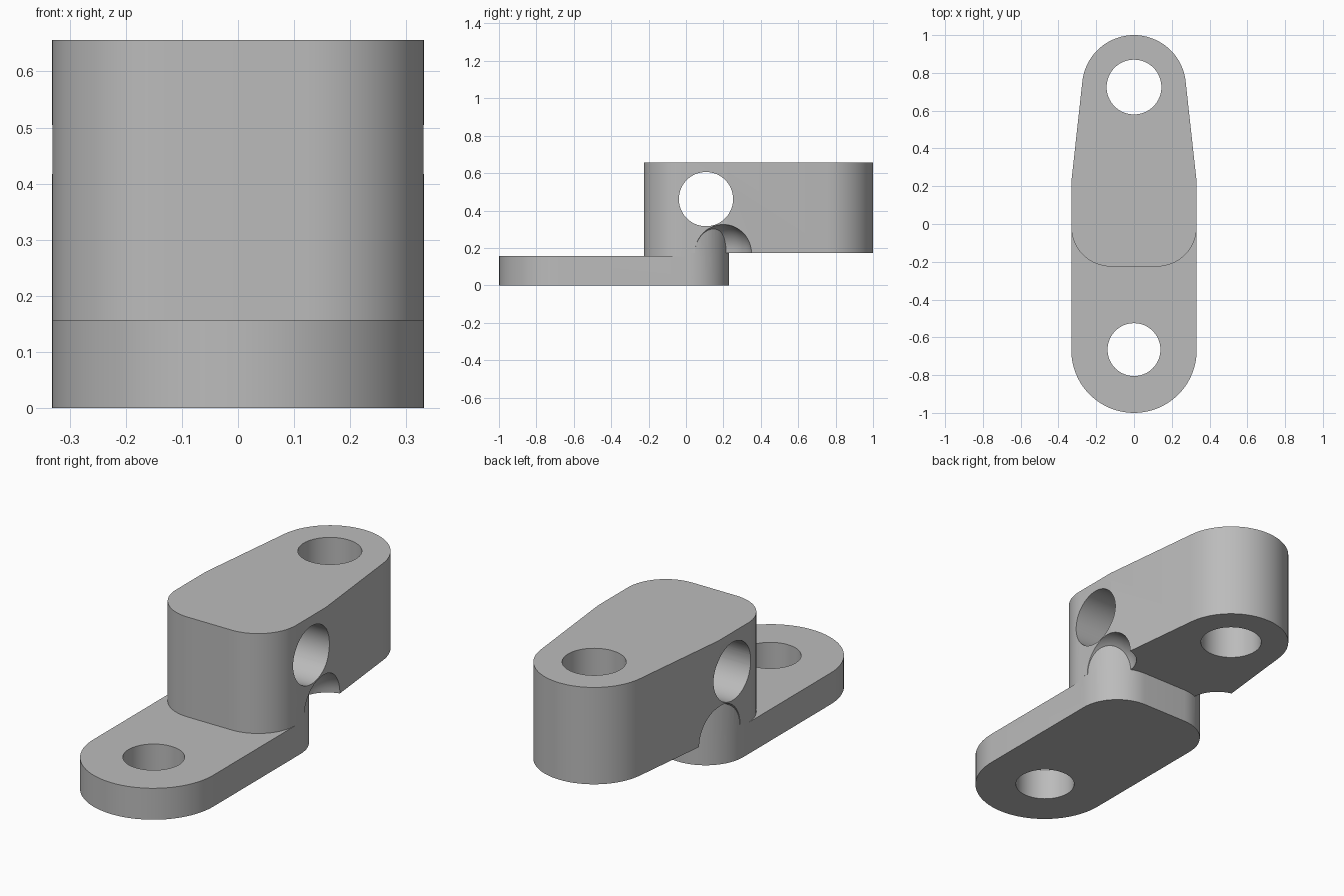
import bpy, bmesh
from math import sin, cos, pi, radians

if "Cube" in bpy.data.objects:
    bpy.data.objects.remove(bpy.data.objects["Cube"])

metal = bpy.data.materials.new("plain grey")
metal.use_nodes = True
GREY = (0.5, 0.5, 0.5, 1)
metal.diffuse_color = GREY
metal.node_tree.nodes["Principled BSDF"].inputs["Base Color"].default_value = GREY

HALF = 0.332      # half width of the part
CORNER = 0.21     # radius of the column corners
BACK, FRONT = 0.23, -0.225


def arc(cx, cy, r, start, end, steps=16):
    """Points on an arc, angles in degrees."""
    angles = [radians(start + (end - start) * i / steps) for i in range(steps + 1)]
    return [(cx + r * cos(a), cy + r * sin(a)) for a in angles]


def prism(name, outline, z0, z1):
    """Extrude a closed plan outline between two heights."""
    bm = bmesh.new()
    face = bm.faces.new([bm.verts.new((x, y, z0)) for x, y in outline])
    top = bmesh.ops.extrude_face_region(bm, geom=[face])["geom"]
    bmesh.ops.translate(bm, vec=(0, 0, z1 - z0),
                        verts=[v for v in top if isinstance(v, bmesh.types.BMVert)])
    bmesh.ops.recalc_face_normals(bm, faces=bm.faces)
    mesh = bpy.data.meshes.new(name)
    bm.to_mesh(mesh)
    bm.free()
    obj = bpy.data.objects.new(name, mesh)
    bpy.context.collection.objects.link(obj)
    mesh.materials.append(metal)
    return obj


def combine(target, tool, operation):
    """Apply a boolean and remove the tool."""
    mod = target.modifiers.new("combine", "BOOLEAN")
    mod.operation, mod.solver, mod.object = operation, "EXACT", tool
    bpy.context.view_layer.objects.active = target
    bpy.ops.object.modifier_apply(modifier=mod.name)
    bpy.data.objects.remove(tool)


def drill(target, location, radius, rotation=(0, 0, 0)):
    bpy.ops.mesh.primitive_cylinder_add(vertices=64, radius=radius, depth=2,
                                        location=location, rotation=rotation)
    tool = bpy.context.object
    tool.data.materials.append(metal)
    combine(target, tool, "DIFFERENCE")


# Rounded corners shared by the plates and the column
side = HALF - CORNER
front_corners = (arc(-side, FRONT + CORNER, CORNER, 180, 270)
                 + arc(side, FRONT + CORNER, CORNER, 270, 360))
back_corners = (arc(side, BACK - CORNER, CORNER, 0, 90)
                + arc(-side, BACK - CORNER, CORNER, 90, 180))

# Lower plate, tapered upper block and the column joining them
base = prism("bracket", arc(0, -1 + HALF, HALF, 180, 360, 40) + back_corners, 0, 0.157)
block = prism("upper_block", front_corners + [(HALF, 0.22)]
              + arc(0, 0.725, 0.275, 6, 174, 40) + [(-HALF, 0.22)], 0.172, 0.656)
column = prism("column", front_corners + back_corners, 0.05, 0.5)

# Hollow relief under the block beside the column
for sx in (-1, 1):
    bpy.ops.mesh.primitive_uv_sphere_add(segments=48, ring_count=24, radius=0.155,
                                         location=(sx * 0.355, 0.2, 0.172))
    relief = bpy.context.object
    relief.data.materials.append(metal)
    combine(block, relief, "DIFFERENCE")

combine(block, column, "UNION")
combine(base, block, "UNION")

# Bolt holes and the cross hole
drill(base, (0, 0.725, 0.5), 0.145)
drill(base, (0, -0.665, 0), 0.14)
drill(base, (0, 0.107, 0.461), 0.145, (0, pi / 2, 0))

bpy.ops.object.select_all(action="DESELECT")
base.select_set(True)
bpy.context.view_layer.objects.active = base
bpy.ops.object.shade_smooth_by_angle(angle=radians(30))
